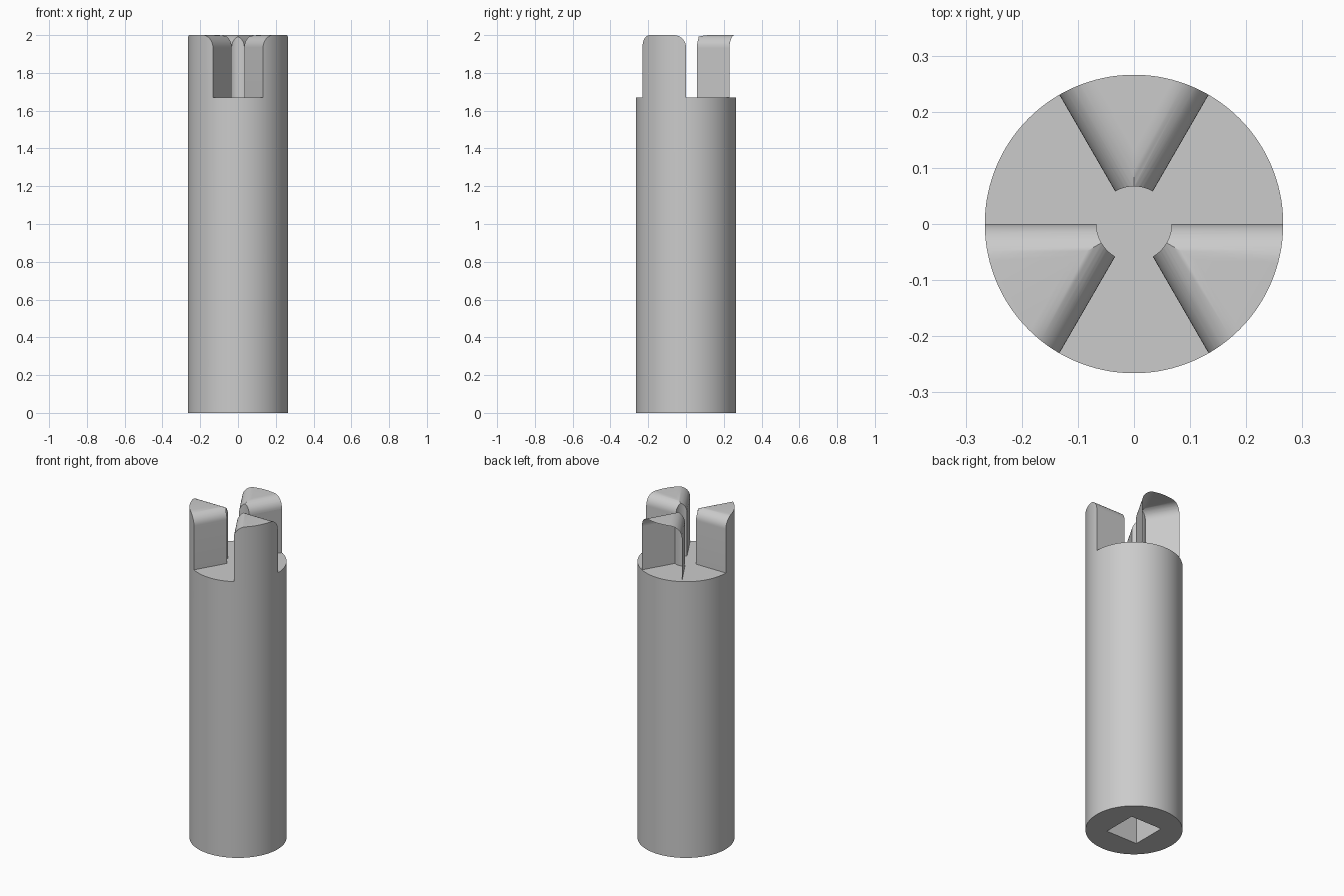
import bpy
import bmesh
from math import sin, cos, pi, radians
from mathutils import Vector

old = bpy.data.objects.get("Cube")
if old:
    bpy.data.objects.remove(old, do_unlink=True)

RADIUS, CORE, TOP, FLOOR, FILLET = 0.266, 0.067, 2.0, 1.67, 0.065

grey = bpy.data.materials.new("plain grey")
grey.use_nodes = True
colour = (0.6, 0.6, 0.6, 1)
grey.diffuse_color = colour
grey.node_tree.nodes["Principled BSDF"].inputs["Base Color"].default_value = colour


def prism(name, base, offset):
    """Closed solid from a base polygon swept along an offset."""
    bm = bmesh.new()
    face = bm.faces.new([bm.verts.new(p) for p in base])
    swept = bmesh.ops.extrude_face_region(bm, geom=[face])["geom"]
    bmesh.ops.translate(bm, vec=offset,
                        verts=[g for g in swept if isinstance(g, bmesh.types.BMVert)])
    bmesh.ops.recalc_face_normals(bm, faces=bm.faces)
    mesh = bpy.data.meshes.new(name)
    bm.to_mesh(mesh)
    bm.free()
    obj = bpy.data.objects.new(name, mesh)
    bpy.context.collection.objects.link(obj)
    return obj


def cylinder(name, r, z0, z1, sides=120):
    ring = [Vector((r * cos(2 * pi * i / sides), r * sin(2 * pi * i / sides), z0))
            for i in range(sides)]
    return prism(name, ring, Vector((0, 0, z1 - z0)))


def combine(target, tool, operation):
    """Apply a boolean and discard the tool."""
    bpy.context.view_layer.objects.active = target
    mod = target.modifiers.new("cut", "BOOLEAN")
    mod.object, mod.operation, mod.solver = tool, operation, "EXACT"
    bpy.ops.object.modifier_apply(modifier=mod.name)
    bpy.data.objects.remove(tool, do_unlink=True)


def rounded_bar(angle, side):
    """Bar whose top edge along a radial line is rounded over."""
    along = Vector((cos(angle), sin(angle), 0))
    inward = Vector((-sin(angle), cos(angle), 0)) * side
    profile = [(0.6, FLOOR - 0.2), (0, FLOOR - 0.2)]
    for i in range(13):
        t = i / 12 * pi / 2
        profile.append((FILLET * (1 - cos(t)), TOP - FILLET * (1 - sin(t))))
    profile.append((0.6, TOP))
    base = [inward * d + Vector((0, 0, z)) - along * 0.1 for d, z in profile]
    return prism("bar_cutter", base, along * 0.7)


# Cutter for the slots: a collar with three wedge-shaped teeth left out
slots = cylinder("slot_cutter", 0.32, FLOOR, TOP + 0.2)
for middle in (90, 210, 330):
    tooth = rounded_bar(radians(middle - 30), 1)
    combine(tooth, rounded_bar(radians(middle + 30), -1), "INTERSECT")
    combine(tooth, cylinder("core_cutter", CORE, FLOOR - 0.4, TOP + 0.1), "DIFFERENCE")
    combine(slots, tooth, "DIFFERENCE")

# Shaft with toothed top
shaft = cylinder("toothed_shaft", RADIUS, 0, TOP + 0.05)
combine(shaft, slots, "DIFFERENCE")

# Square drive socket in the base
h = 0.105
square = [Vector((x, y, -0.1)) for x, y in ((-h, -h), (h, -h), (h, h), (-h, h))]
combine(shaft, prism("socket_cutter", square, Vector((0, 0, 0.43))), "DIFFERENCE")

shaft.data.materials.clear()
shaft.data.materials.append(grey)
bpy.ops.object.select_all(action="DESELECT")
shaft.select_set(True)
bpy.context.view_layer.objects.active = shaft
bpy.ops.object.shade_smooth_by_angle(angle=radians(30))
